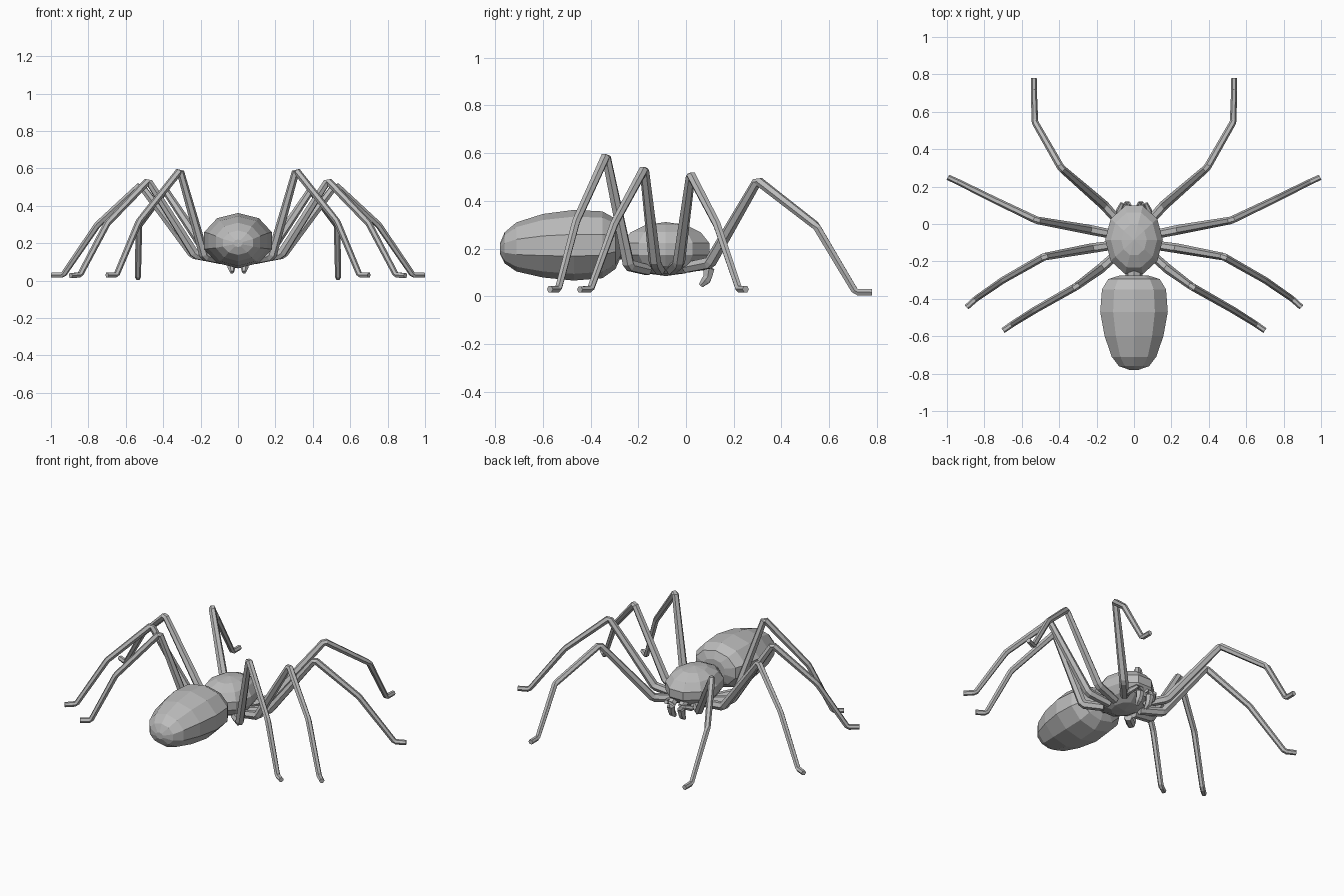
import bpy, bmesh, math
from mathutils import Vector

if "Cube" in bpy.data.objects:
    bpy.data.objects.remove(bpy.data.objects["Cube"])

grey = bpy.data.materials.new("grey")
grey.diffuse_color = (0.5, 0.5, 0.5, 1)
grey.use_nodes = True
grey.node_tree.nodes["Principled BSDF"].inputs["Base Color"].default_value = grey.diffuse_color


def finish(name, bm, mirror=False):
    bmesh.ops.recalc_face_normals(bm, faces=bm.faces)
    me = bpy.data.meshes.new(name)
    bm.to_mesh(me)
    bm.free()
    me.materials.append(grey)
    ob = bpy.data.objects.new(name, me)
    bpy.context.collection.objects.link(ob)
    if mirror:
        ob.modifiers.new("mirror", 'MIRROR')
    return ob


def skin(bm, rings):
    """Bridge successive vertex rings and cap both ends."""
    n = len(rings[0])
    for a, b in zip(rings, rings[1:]):
        for i in range(n):
            j = (i + 1) % n
            bm.faces.new((a[i], a[j], b[j], b[i]))
    bm.faces.new(rings[0])
    bm.faces.new(rings[-1])


def limb(name, points, radii, sides=6):
    """Jointed tube: every segment gets its own pair of end rings."""
    bm = bmesh.new()
    pts = [Vector(p) for p in points]
    rings = []
    for k in range(len(pts) - 1):
        d = (pts[k + 1] - pts[k]).normalized()
        side = d.cross(Vector((0, 0, 1))).normalized()
        up = side.cross(d)
        for end in (0, 1):
            c, r = pts[k + end], radii[k + end]
            # pull rings back a little from the inner joints
            if 0 < k + end < len(pts) - 1:
                c = c + d * (0.008 if end == 0 else -0.008)
            ring = []
            for i in range(sides):
                a = math.tau * i / sides
                ring.append(bm.verts.new(c + r * (math.cos(a) * side + math.sin(a) * up)))
            rings.append(ring)
    skin(bm, rings)
    return finish(name, bm, mirror=True)


# Abdomen: ten-sided egg lying along y (y, half width, half height, centre z)
bm = bmesh.new()
rings = []
for y, w, h, cz in ((-0.78, 0.025, 0.02, 0.20), (-0.76, 0.085, 0.065, 0.203),
                    (-0.71, 0.125, 0.103, 0.207), (-0.60, 0.165, 0.133, 0.212),
                    (-0.47, 0.19, 0.148, 0.214), (-0.35, 0.18, 0.140, 0.216),
                    (-0.295, 0.145, 0.105, 0.22), (-0.275, 0.08, 0.06, 0.22)):
    rings.append([bm.verts.new((w * math.sin(math.tau * i / 10), y,
                                cz + h * math.cos(math.tau * i / 10))) for i in range(10)])
skin(bm, rings)
finish("abdomen", bm)

# Thorax: ten-sided ellipsoid with its pole upwards
bm = bmesh.new()
bmesh.ops.create_uvsphere(bm, u_segments=10, v_segments=7, radius=1)
for v in bm.verts:
    x, y, z = v.co
    v.co = (-0.158 * y, -0.085 + 0.197 * x, 0.198 + 0.113 * z)
finish("thorax", bm)

# Waist joining thorax and abdomen
bm = bmesh.new()
rings = [[bm.verts.new((0.045 * math.sin(math.tau * i / 8), y,
                        0.2 + 0.045 * math.cos(math.tau * i / 8))) for i in range(8)]
         for y in (-0.3, -0.24)]
skin(bm, rings)
finish("waist", bm)

# Four pairs of legs: root, hip, knee, shin joint, ankle, toe
legs = {
    "hind_leg": ((0.07, 0.0, 0.12), (0.16, 0.10, 0.14), (0.39, 0.30, 0.485),
                 (0.53, 0.545, 0.295), (0.535, 0.71, 0.018), (0.535, 0.78, 0.017)),
    "rear_middle_leg": ((0.09, -0.06, 0.11), (0.24, -0.03, 0.14), (0.52, 0.02, 0.51),
                        (0.75, 0.13, 0.30), (0.935, 0.222, 0.03), (0.995, 0.25, 0.03)),
    "front_middle_leg": ((0.09, -0.11, 0.11), (0.23, -0.13, 0.14), (0.48, -0.175, 0.535),
                         (0.70, -0.30, 0.305), (0.845, -0.40, 0.03), (0.895, -0.445, 0.028)),
    "front_leg": ((0.09, -0.16, 0.11), (0.18, -0.24, 0.13), (0.31, -0.335, 0.59),
                  (0.53, -0.46, 0.315), (0.65, -0.535, 0.03), (0.70, -0.57, 0.03)),
}
for name, pts in legs.items():
    limb(name, pts, (0.024, 0.026, 0.020, 0.018, 0.016, 0.015))

# Fangs hooking down under the head, and short feelers beside them
limb("fang", ((0.034, 0.04, 0.17), (0.036, 0.098, 0.125), (0.036, 0.09, 0.075), (0.032, 0.062, 0.045)),
     (0.026, 0.026, 0.021, 0.011))
limb("feeler", ((0.06, 0.0, 0.13), (0.085, 0.06, 0.12), (0.062, 0.11, 0.14)),
     (0.017, 0.017, 0.012))
